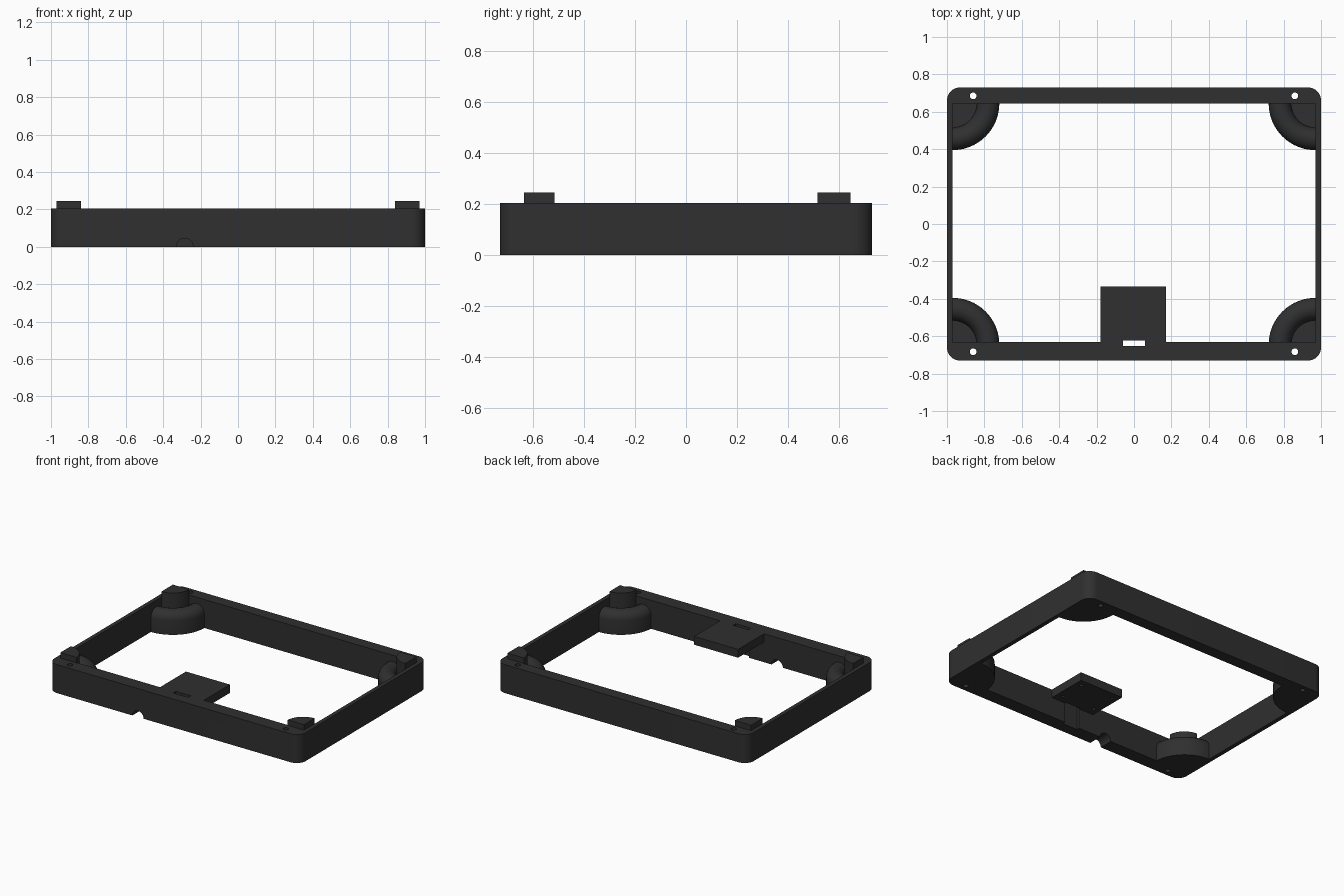
import bpy, bmesh, math
from mathutils import Matrix, Vector

if "Cube" in bpy.data.objects:
    bpy.data.objects.remove(bpy.data.objects["Cube"])

dark = bpy.data.materials.new("charcoal_plastic")
dark.diffuse_color = (0.029, 0.029, 0.029, 1)
dark.use_nodes = True
dark.node_tree.nodes["Principled BSDF"].inputs["Base Color"].default_value = dark.diffuse_color


def finish(name, bm):
    bmesh.ops.recalc_face_normals(bm, faces=bm.faces[:])
    me = bpy.data.meshes.new(name)
    bm.to_mesh(me)
    bm.free()
    ob = bpy.data.objects.new(name, me)
    bpy.context.collection.objects.link(ob)
    me.materials.append(dark)
    return ob


def box(name, x0, x1, y0, y1, z0, z1, corner=0):
    bm = bmesh.new()
    bmesh.ops.create_cube(bm, size=1)
    for v in bm.verts:
        v.co = Vector((x0 if v.co.x < 0 else x1,
                       y0 if v.co.y < 0 else y1,
                       z0 if v.co.z < 0 else z1))
    if corner:
        upright = [e for e in bm.edges
                   if abs(e.verts[0].co.z - e.verts[1].co.z) > 0.01]
        bmesh.ops.bevel(bm, geom=upright, offset=corner, segments=10,
                        profile=0.5, affect='EDGES')
    return finish(name, bm)


def cylinder(name, radius, depth, loc, along_y=False):
    bm = bmesh.new()
    m = Matrix.Translation(loc)
    if along_y:
        m = m @ Matrix.Rotation(math.pi / 2, 4, 'X')
    bmesh.ops.create_cone(bm, cap_ends=True, segments=32, radius1=radius,
                          radius2=radius, depth=depth, matrix=m)
    return finish(name, bm)


def activate(ob):
    bpy.ops.object.select_all(action='DESELECT')
    ob.select_set(True)
    bpy.context.view_layer.objects.active = ob


def cut(ob, cutters):
    for c in cutters:
        mod = ob.modifiers.new("cut", 'BOOLEAN')
        mod.operation = 'DIFFERENCE'
        mod.solver = 'EXACT'
        mod.object = c
        activate(ob)
        bpy.ops.object.modifier_apply(modifier=mod.name)
        bpy.data.objects.remove(c, do_unlink=True)


def smooth(ob):
    activate(ob)
    bpy.ops.object.shade_smooth_by_angle(angle=math.radians(30))


# rectangular frame with opening, screw holes, cord notch and cable slot
H = 0.205
frame = box("frame", -1, 1, -0.73, 0.73, 0, H, corner=0.07)
cutters = [box("opening_cutter", -0.97, 0.97, -0.63, 0.645, -0.1, 0.4)]
for x in (-0.86, 0.86):
    for y in (-0.683, 0.685):
        cutters.append(cylinder("screw_cutter", 0.018, 1, (x, y, 0)))
cutters.append(cylinder("cord_cutter", 0.045, 0.3, (-0.285, -0.7, 0), along_y=True))
cutters.append(box("slot_cutter", -0.06, 0.06, -0.652, -0.6, -0.1, 0.4))
cut(frame, cutters)
smooth(frame)

# mounting plate on the front rail, with slot and underside pilot holes
plate = box("mounting_plate", -0.18, 0.17, -0.63, -0.335, 0.145, H)
cutters = [box("plate_slot_cutter", -0.06, 0.06, -0.7, -0.622, 0, 0.4)]
for x in (-0.135, 0.125):
    for y in (-0.57, -0.385):
        cutters.append(cylinder("pilot_cutter", 0.012, 0.06, (x, y, 0.145)))
cut(plate, cutters)
smooth(plate)


# quarter-round corner supports: rounded ring with a taller locating peg
def corner_support(name, sx, sy):
    profile = [(0, 0), (0.25, 0)]
    for i in range(13):
        a = math.pi * i / 12
        profile.append((0.19 + 0.06 * math.cos(a), 0.10 + 0.06 * math.sin(a)))
    profile += [(0.13, 0.245), (0, 0.245)]
    bm = bmesh.new()
    steps = 20
    rings = []
    for k in range(steps + 1):
        t = math.pi / 2 * k / steps
        rings.append([bm.verts.new((sx * (0.97 - r * math.cos(t)),
                                    sy * (0.645 - r * math.sin(t)), z))
                      for r, z in profile])
    for a, b in zip(rings, rings[1:]):
        for i in range(len(profile) - 1):
            bm.faces.new((a[i], a[i + 1], b[i + 1], b[i]))
    bm.faces.new(rings[0])
    bm.faces.new(rings[-1])
    bmesh.ops.remove_doubles(bm, verts=bm.verts[:], dist=1e-5)
    if sy < 0:  # trim flush with the front rail
        bmesh.ops.bisect_plane(bm, geom=bm.verts[:] + bm.edges[:] + bm.faces[:],
                               plane_co=(0, -0.635, 0), plane_no=(0, -1, 0),
                               clear_outer=True)
        bmesh.ops.holes_fill(bm, edges=[e for e in bm.edges if e.is_boundary])
    smooth(finish(name, bm))


for sx, side in ((-1, "left"), (1, "right")):
    for sy, end in ((-1, "front"), (1, "back")):
        corner_support(f"corner_support_{end}_{side}", sx, sy)
